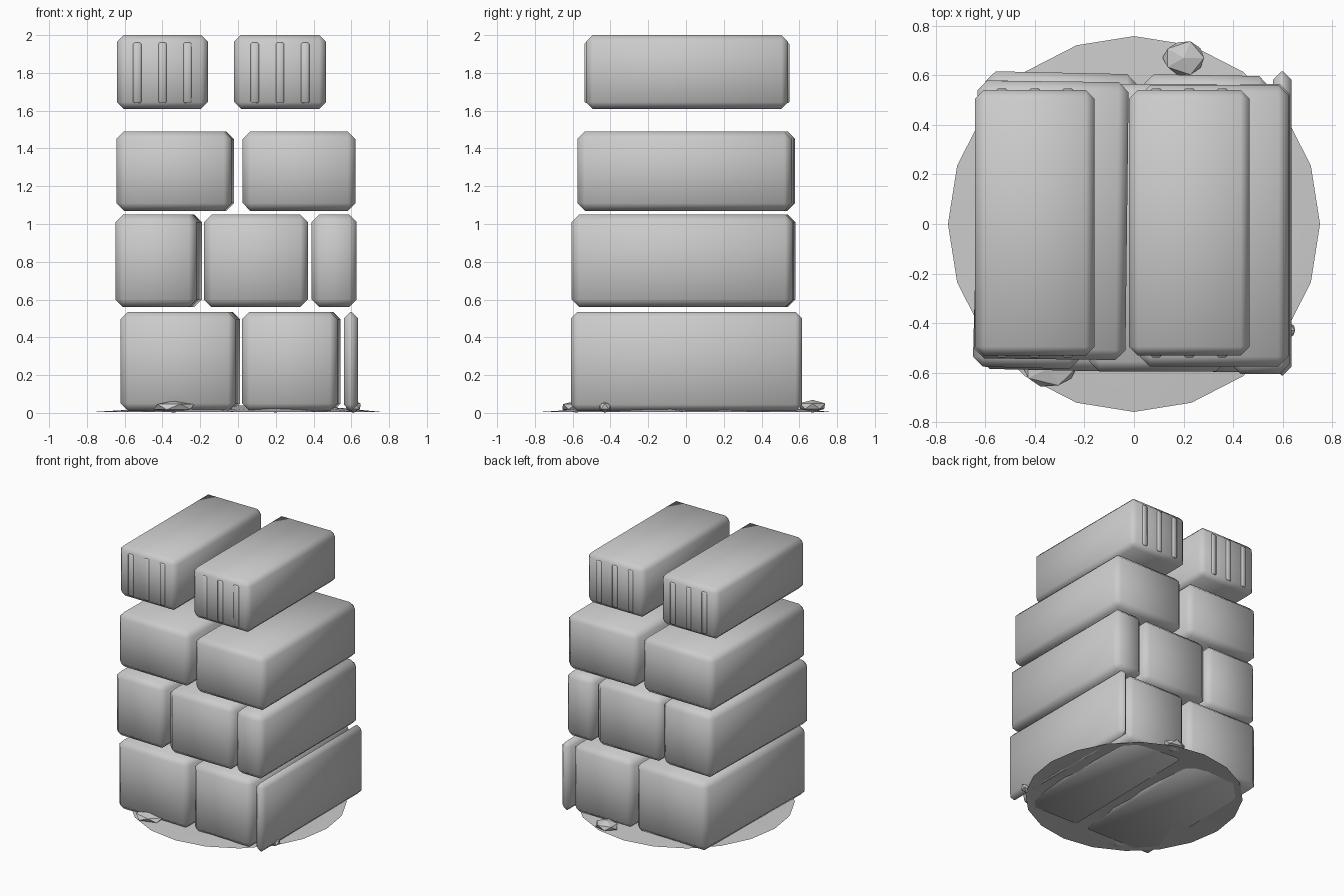
import bpy, bmesh, math, random
from mathutils import Matrix, Vector

random.seed(4)
if "Cube" in bpy.data.objects:
    bpy.data.objects.remove(bpy.data.objects["Cube"])

stone = bpy.data.materials.new("grey_stone")
stone.use_nodes = True
GREY = (0.6, 0.6, 0.6, 1)
stone.diffuse_color = GREY
stone.node_tree.nodes["Principled BSDF"].inputs["Base Color"].default_value = GREY


def finish(name, bm, smooth=True):
    mesh = bpy.data.meshes.new(name)
    bm.to_mesh(mesh)
    bm.free()
    mesh.materials.append(stone)
    for p in mesh.polygons:
        p.use_smooth = smooth
    ob = bpy.data.objects.new(name, mesh)
    bpy.context.collection.objects.link(ob)
    return ob


def block(name, x, y, z, chamfer, turn=0):
    """Chamfered box between the given (low, high) limits, turned about z."""
    bm = bmesh.new()
    bmesh.ops.create_cube(bm, size=1)
    size = [b - a for a, b in (x, y, z)]
    bmesh.ops.scale(bm, vec=size, verts=bm.verts)
    bmesh.ops.bevel(bm, geom=bm.edges[:], offset=chamfer, segments=1,
                    affect='EDGES', profile=0.5)
    bmesh.ops.rotate(bm, matrix=Matrix.Rotation(math.radians(turn), 3, 'Z'), verts=bm.verts)
    bmesh.ops.translate(bm, vec=[(a + b) / 2 for a, b in (x, y, z)], verts=bm.verts)
    return finish(name, bm)


# Lower courses: height range, then (x range, y range, turn) per block
courses = {
    "bottom": ((0.01, 0.535), 0.04, [
        ((-0.61, 0.0), (-0.59, 0.61), -1.2),
        ((0.03, 0.535), (-0.595, 0.6), -0.9),
        ((0.56, 0.635), (-0.61, 0.615), 0)]),
    "lower": ((0.56, 1.05), 0.04, [
        ((-0.635, -0.205), (-0.58, 0.575), -1.5),
        ((-0.18, 0.37), (-0.595, 0.565), 0),
        ((0.39, 0.628), (-0.605, 0.565), 0)]),
    "upper": ((1.07, 1.49), 0.04, [
        ((-0.638, -0.028), (-0.545, 0.575), -0.7),
        ((0.025, 0.622), (-0.575, 0.56), 0)]),
}
for course, (z, chamfer, blocks) in courses.items():
    for i, (x, y, turn) in enumerate(blocks):
        c = min(chamfer, (x[1] - x[0]) * 0.46)
        block(f"{course}_course_block_{i + 1}", x, y, z, c, turn)

# Top blocks, each with three raised ribs on both ends
for side, x in (("right", (-0.64, -0.16)), ("left", (-0.02, 0.465))):
    y = (-0.53, 0.54)
    block(f"top_block_{side}", x, y, (1.61, 2.0), 0.035)
    mid = (x[0] + x[1]) / 2
    for end, yy in (("front", y[0]), ("back", y[1])):
        for i in (-1, 0, 1):
            rx = mid + i * 0.133
            block(f"{end}_rib_{side}_{i + 2}", (rx - 0.022, rx + 0.022),
                  (yy - 0.008, yy + 0.008), (1.64, 1.96), 0.0075)

# Low uneven mound of ground
bm = bmesh.new()
SIDES = 20
centre = bm.verts.new((0, 0, 0.03))
rings = []
for r, h in ((0.25, 0.03), (0.5, 0.025), (0.75, 0.006)):
    ring = []
    for k in range(SIDES):
        a = math.tau * k / SIDES
        bump = random.uniform(-0.018, 0.012) if r < 0.7 else 0
        ring.append(bm.verts.new((r * math.cos(a), r * math.sin(a) * 1.01, h + bump)))
    rings.append(ring)
for k in range(SIDES):
    n = (k + 1) % SIDES
    bm.faces.new((centre, rings[0][k], rings[0][n]))
    for a, b in zip(rings, rings[1:]):
        bm.faces.new((a[k], b[k], b[n], a[n]))
finish("ground_mound", bm)

# Loose rubble around the foot
rubble = [(0.2, 0.67, 0.1, 0.08, 0.07), (-0.34, -0.58, 0.13, 0.085, 0.065),
          (0.61, -0.43, 0.05, 0.04, 0.07)]
for i, (x, y, rx, ry, top) in enumerate(rubble):
    bm = bmesh.new()
    bmesh.ops.create_icosphere(bm, subdivisions=1, radius=1)
    for v in bm.verts:
        v.co *= random.uniform(0.88, 1.04)
        v.co = Vector((x + v.co.x * rx, y + v.co.y * ry, max(0, top * (v.co.z + 1) / 2)))
    finish(f"rubble_{i + 1}", bm, smooth=False)
